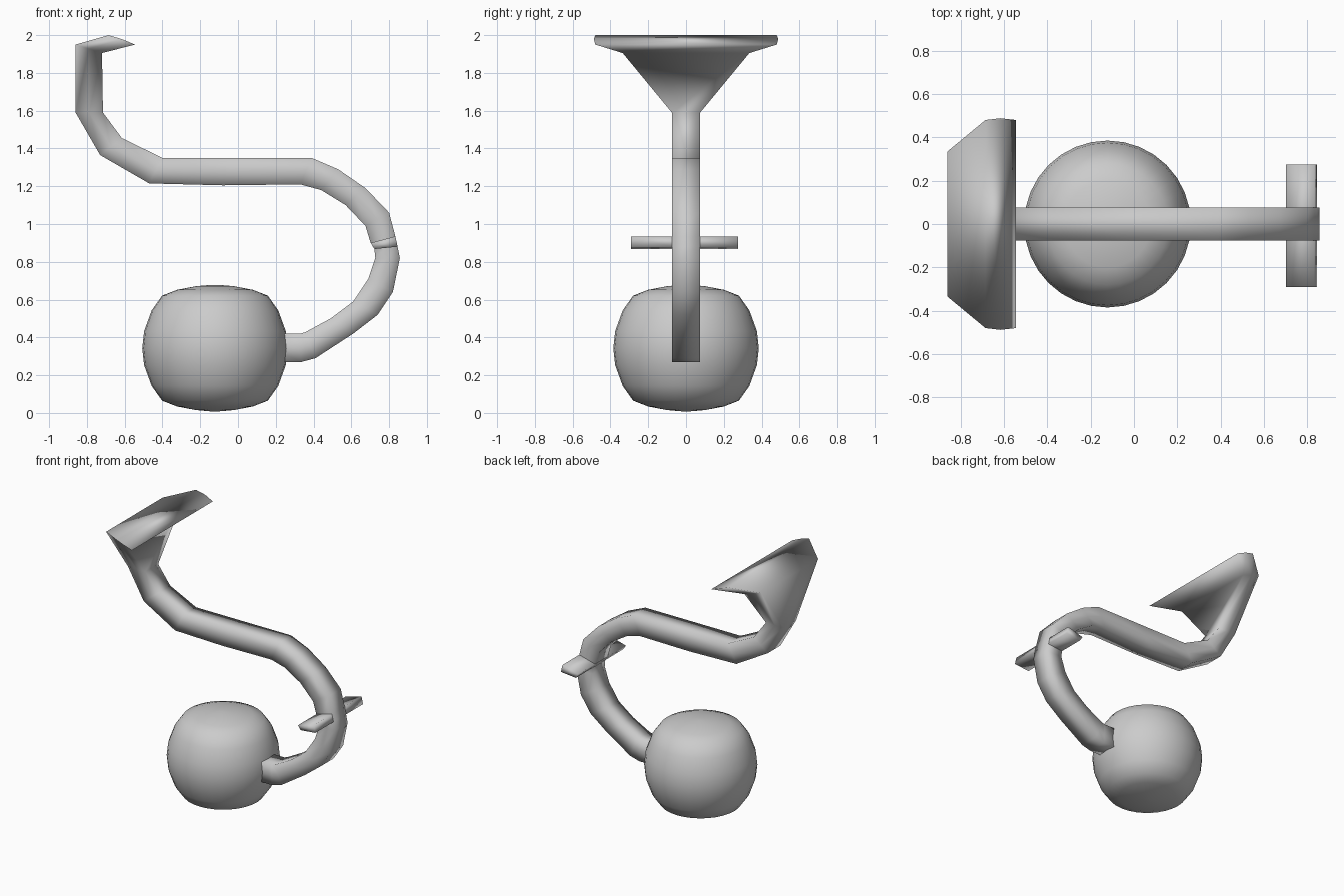
import bpy, bmesh, math


def finish(name, bm):
    bmesh.ops.recalc_face_normals(bm, faces=bm.faces[:])
    mesh = bpy.data.meshes.new(name)
    bm.to_mesh(mesh)
    bm.free()
    ob = bpy.data.objects.new(name, mesh)
    bpy.context.collection.objects.link(ob)
    for p in mesh.polygons:
        p.use_smooth = True
    return ob


def loft(name, rings):
    """Skin a list of closed vertex rings and cap both ends."""
    bm = bmesh.new()
    loops = [[bm.verts.new(c) for c in r] for r in rings]
    for a, b in zip(loops, loops[1:]):
        n = len(a)
        for i in range(n):
            j = (i + 1) % n
            bm.faces.new((a[i], a[j], b[j], b[i]))
    bm.faces.new(loops[0])
    bm.faces.new(loops[-1])
    return finish(name, bm)


# Bent square tube: outer x, z, inner x, z, half width; flares at the mouth
sections = [
    (0.18, 0.27, 0.18, 0.42, 0.075),
    (0.335, 0.27, 0.33, 0.42, 0.075),
    (0.41, 0.29, 0.355, 0.427, 0.075),
    (0.61, 0.42, 0.49, 0.50, 0.075),
    (0.74, 0.52, 0.61, 0.59, 0.075),
    (0.82, 0.64, 0.69, 0.71, 0.075),
    (0.857, 0.82, 0.727, 0.82, 0.075),
    (0.845, 0.88, 0.722, 0.87, 0.075),
    (0.833, 0.935, 0.702, 0.90, 0.075),
    (0.80, 1.06, 0.675, 0.99, 0.075),
    (0.675, 1.19, 0.57, 1.10, 0.075),
    (0.53, 1.29, 0.44, 1.18, 0.075),
    (0.39, 1.35, 0.33, 1.21, 0.075),
    (-0.02, 1.35, -0.08, 1.205, 0.075),
    (-0.40, 1.35, -0.47, 1.215, 0.075),
    (-0.615, 1.455, -0.73, 1.365, 0.075),
    (-0.715, 1.59, -0.86, 1.59, 0.075),
    (-0.72, 1.905, -0.86, 1.95, 0.335),
    (-0.545, 1.95, -0.685, 2.0, 0.48),
]
rings = []
for ox, oz, ix, iz, w in sections:
    bulge = 0.008 if w > 0.4 else 0
    mx, mz = (ox + ix) / 2, (oz + iz) / 2 + bulge / 2
    rings.append([(ox, -w, oz), (ox, w, oz), (mx, w + bulge, mz),
                  (ix, w, iz), (ix, -w, iz), (mx, -w - bulge, mz)])
loft("bent_tube", rings)

# Cross handle through the tube
handle = [(0.845, 0.88), (0.722, 0.868), (0.702, 0.90), (0.833, 0.935)]
loft("cross_handle", [[(x, y, z) for x, z in handle]
                      for y in (-0.29, -0.075, 0.075, 0.275)])

# Flattened ball: lathe half profile mirrored about its equator
half = [(0.385, 0), (0.375, 0.09), (0.335, 0.20), (0.28, 0.278),
        (0.20, 0.309), (0.10, 0.328), (0.02, 0.335)]
profile = [(r, -h) for r, h in half[:0:-1]] + half
N = 32
loft("ball", [[(-0.122 + r * math.cos(2 * math.pi * i / N),
                r * math.sin(2 * math.pi * i / N), 0.343 + h)
               for i in range(N)] for r, h in profile])
